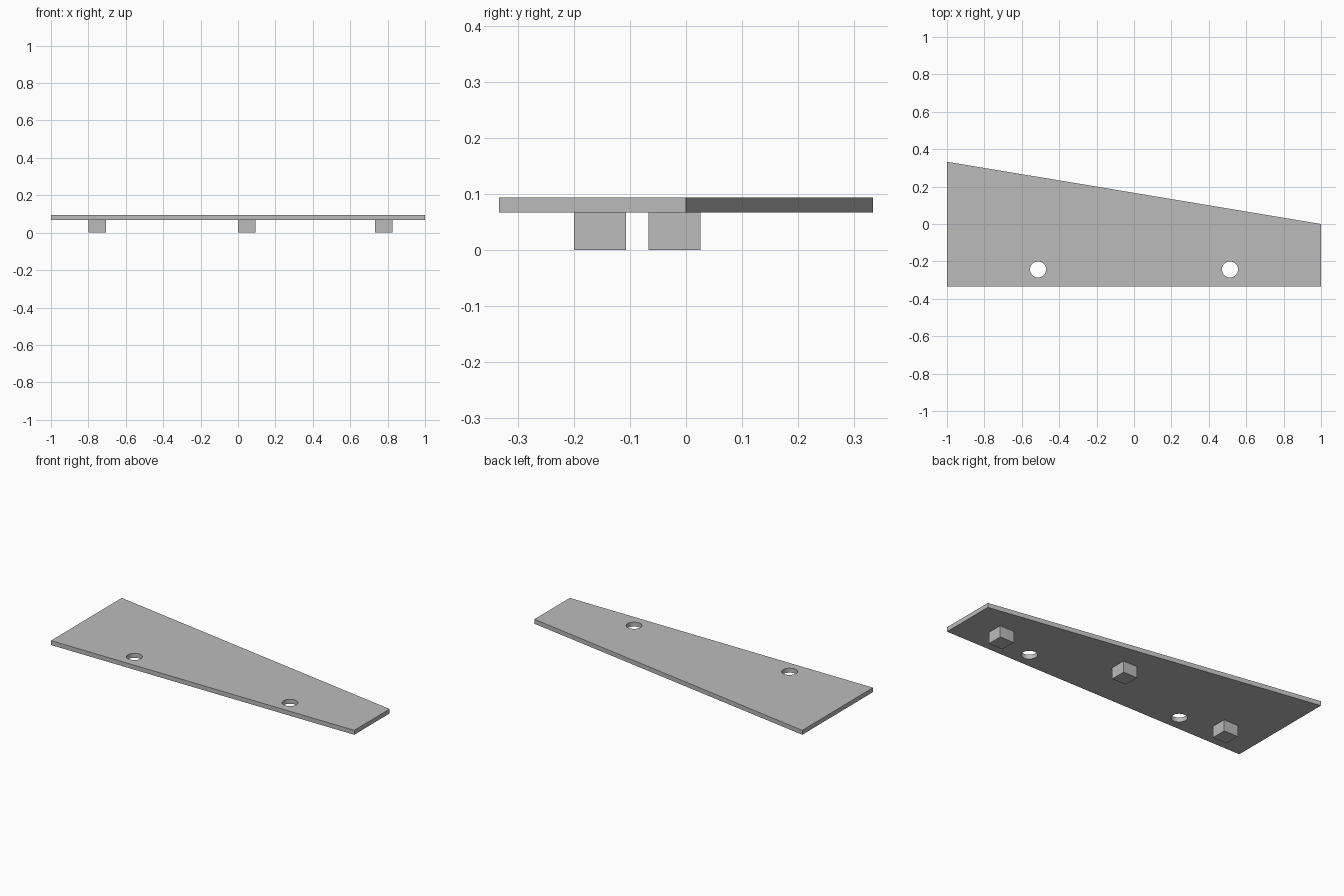
import bpy
import bmesh
import math

cube = bpy.data.objects.get("Cube")
if cube:
    bpy.data.objects.remove(cube, do_unlink=True)

PEG_H = 0.067      # underside of the plate
TOP = 0.0935       # upper face of the plate
PEG_W = 0.093

grey = bpy.data.materials.new("plain_grey")
grey.use_nodes = True
colour = (0.5, 0.5, 0.5, 1)
grey.diffuse_color = colour
grey.node_tree.nodes["Principled BSDF"].inputs["Base Color"].default_value = colour


def finish(name, bm):
    bmesh.ops.recalc_face_normals(bm, faces=bm.faces)
    mesh = bpy.data.meshes.new(name)
    bm.to_mesh(mesh)
    bm.free()
    mesh.materials.append(grey)
    obj = bpy.data.objects.new(name, mesh)
    bpy.context.collection.objects.link(obj)
    return obj


def circle(x, y, r, n=48):
    return [(x + r * math.cos(2 * math.pi * i / n),
             y + r * math.sin(2 * math.pi * i / n)) for i in range(n)]


# Tapered plate: outline with two round holes, filled and extruded
bm = bmesh.new()
outline = [(-1, -0.333), (1, -0.333), (1, 0), (-1, 0.333)]
loops = [outline] + [circle(x, -0.243, 0.043) for x in (-0.513, 0.513)]
for loop in loops:
    verts = [bm.verts.new((x, y, PEG_H)) for x, y in loop]
    for i, v in enumerate(verts):
        bm.edges.new((verts[i - 1], v))
bmesh.ops.triangle_fill(bm, edges=bm.edges[:], use_beauty=True,
                        use_dissolve=False, normal=(0, 0, 1))
grown = bmesh.ops.extrude_face_region(bm, geom=bm.faces[:],
                                      use_keep_orig=True)
top_verts = [g for g in grown["geom"] if isinstance(g, bmesh.types.BMVert)]
bmesh.ops.translate(bm, verts=top_verts, vec=(0, 0, TOP - PEG_H))
plate = finish("tapered_plate", bm)
bpy.context.view_layer.objects.active = plate
plate.select_set(True)
bpy.ops.object.shade_smooth_by_angle(angle=math.radians(30))

# Square pegs under the plate, placed by their low corner
for name, x, y in (("right_peg", -0.8, -0.2),
                   ("middle_peg", 0, -0.067),
                   ("left_peg", 0.733, -0.2)):
    bm = bmesh.new()
    bmesh.ops.create_cube(bm, size=1)
    bmesh.ops.scale(bm, verts=bm.verts, vec=(PEG_W, PEG_W, PEG_H))
    bmesh.ops.translate(bm, verts=bm.verts,
                        vec=(x + PEG_W / 2, y + PEG_W / 2, PEG_H / 2))
    finish(name, bm)
